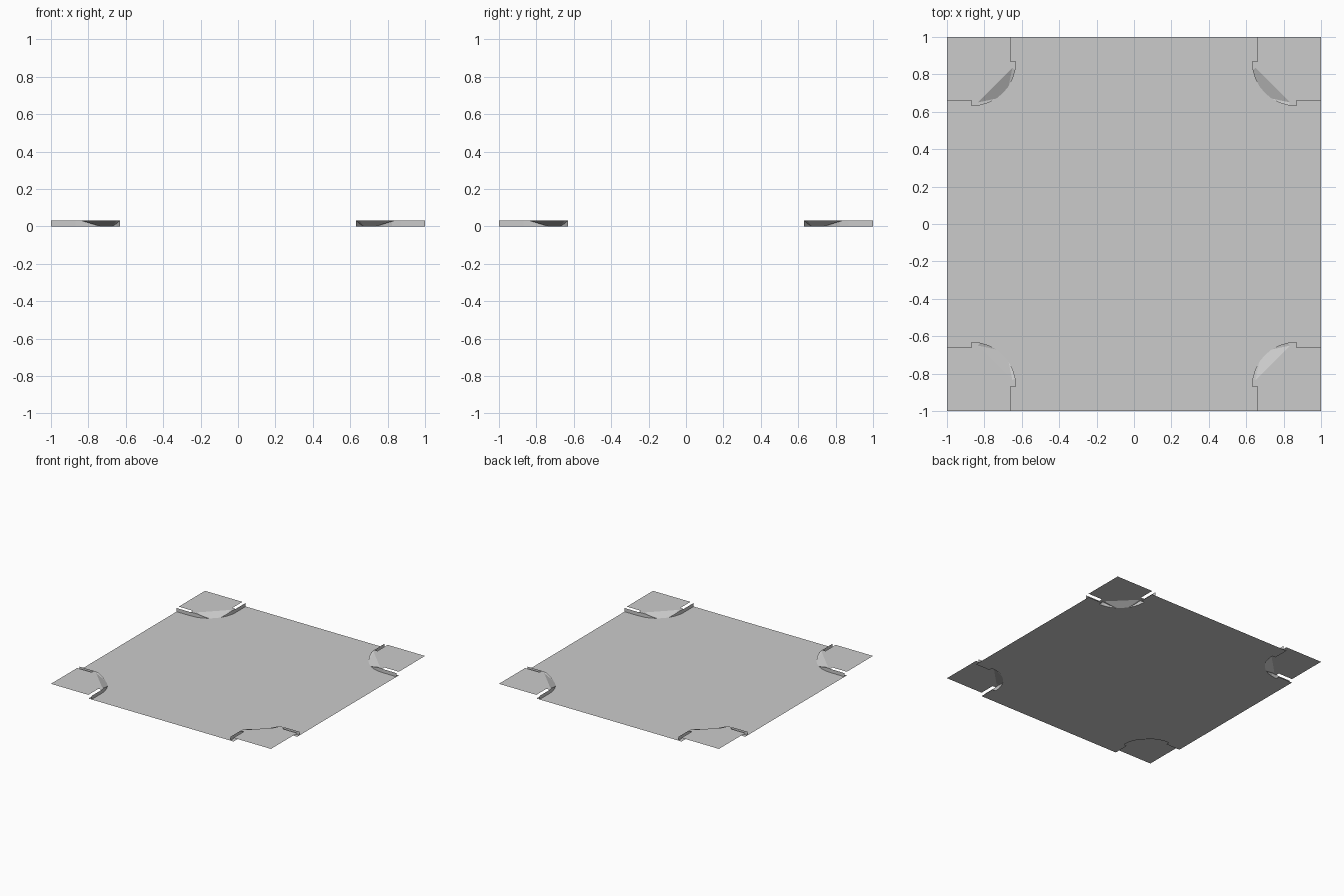
import bpy, bmesh, math
from mathutils import Vector

if "Cube" in bpy.data.objects:
    bpy.data.objects.remove(bpy.data.objects["Cube"])

H = 0.03                 # kerb height
OUT, IN = 0.66, 0.63     # pavement edge, kerb line
C = 0.87                 # centre of the rounded corner
R = C - IN

grey = bpy.data.materials.new("grey")
grey.diffuse_color = (0.6, 0.6, 0.6, 1)
grey.use_nodes = True
grey.node_tree.nodes["Principled BSDF"].inputs["Base Color"].default_value = grey.diffuse_color

def part(name, faces, facing):
    """Faces of one quadrant, turned towards 'facing', mirrored to all four."""
    bm = bmesh.new()
    for pts in faces:
        f = bm.faces.new([bm.verts.new(p) for p in pts])
        f.normal_update()
        if f.normal.dot(Vector(facing)) < 0:
            f.normal_flip()
    bmesh.ops.remove_doubles(bm, verts=bm.verts, dist=1e-5)
    me = bpy.data.meshes.new(name)
    bm.to_mesh(me)
    bm.free()
    me.materials.append(grey)
    ob = bpy.data.objects.new(name, me)
    bpy.context.collection.objects.link(ob)
    m = ob.modifiers.new("mirror", 'MIRROR')
    m.use_axis = (True, True, False)
    m.merge_threshold = 0.0005
    return ob

# corner arc, from the y side round to the x side
arc = [(C - R * math.cos(a), C - R * math.sin(a))
       for a in (math.radians(11.25 * i) for i in range(9))]
drop = [H, H, H / 2, 0, 0, 0, H / 2, H, H]   # kerb top dips at the ramp

def at(p, z):
    return (p[0], p[1], z)

# road surface
outline = [(0, 0), (0, 1), (OUT, 1), (OUT, C)] + arc + [(C, OUT), (1, OUT), (1, 0)]
part("road", [[at(p, 0) for p in outline]], (0, 0, 1))

# raised pavement corner
a, b = (0.65, 0.835), (0.835, 0.65)
outline = [(1, 1), (OUT, 1), (OUT, C), arc[0], arc[1], a, b,
           arc[7], arc[8], (C, OUT), (1, OUT)]
part("pavement", [[at(p, H) for p in outline]], (0, 0, 1))

# dropped ramp with flared sides
p = [at(q, z) for q, z in zip(arc, drop)]
a, b = at(a, H), at(b, H)
part("ramp", [[a, p[1], p[2]], [a, p[2], p[3]], [a, p[3], p[4], p[5], b],
              [b, p[5], p[6]], [b, p[6], p[7]]], (0, 0, 1))

# upright kerb faces, straight and curved
walls = []
line = [((IN, 1), H)] + list(zip(arc, drop)) + [((1, IN), H)]
for (q, zq), (r, zr) in zip(line, line[1:]):
    pts = [at(q, 0), at(r, 0)]
    if zr > 0:
        pts.append(at(r, zr))
    if zq > 0:
        pts.append(at(q, zq))
    if len(pts) > 2:
        walls.append(pts)
part("kerb", walls, (-1, -1, 0))
